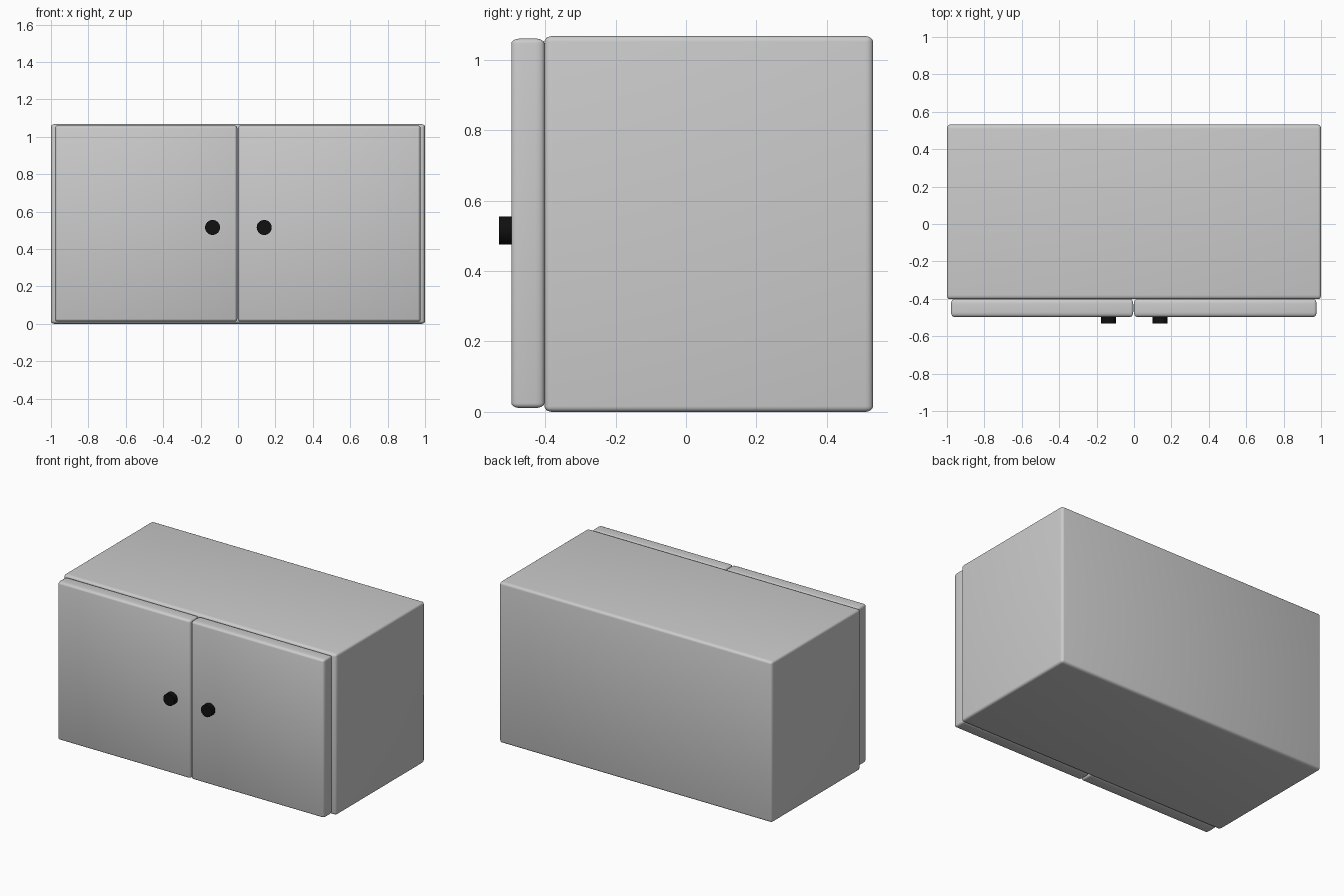
import bpy, bmesh, math
from mathutils import Matrix, Vector

if "Cube" in bpy.data.objects:
    bpy.data.objects.remove(bpy.data.objects["Cube"])


def rounded_box(name, lo, hi, radius, depth_stretch=1.0):
    """Box between two corners; edge rounding is stretched along y."""
    lo, hi = Vector(lo), Vector(hi)
    size, centre = hi - lo, (lo + hi) / 2
    bm = bmesh.new()
    bmesh.ops.create_cube(bm, size=1)
    bmesh.ops.scale(bm, vec=(size.x, size.y / depth_stretch, size.z), verts=bm.verts)
    bmesh.ops.bevel(bm, geom=bm.edges[:], offset=radius, segments=4,
                    profile=0.5, affect='EDGES')
    bmesh.ops.scale(bm, vec=(1, depth_stretch, 1), verts=bm.verts)
    return finish(bm, name, centre)


def finish(bm, name, location):
    bmesh.ops.recalc_face_normals(bm, faces=bm.faces)
    mesh = bpy.data.meshes.new(name)
    bm.to_mesh(mesh)
    bm.free()
    obj = bpy.data.objects.new(name, mesh)
    obj.location = location
    bpy.context.collection.objects.link(obj)
    bpy.context.view_layer.objects.active = obj
    bpy.ops.object.select_all(action='DESELECT')
    obj.select_set(True)
    bpy.ops.object.shade_smooth_by_angle(angle=math.radians(40))
    return obj


black = bpy.data.materials.new("black_knob")
black.diffuse_color = (0.005, 0.005, 0.005, 1)
black.use_nodes = True
black.node_tree.nodes["Principled BSDF"].inputs["Base Color"].default_value = black.diffuse_color

# Cabinet carcass
rounded_box("cabinet_body", (-1, -0.402, 0), (1, 0.531, 1.067), 0.016, 1.4)

# Pair of doors, each with a round knob near the middle
for side, x0, x1, knob_x in (("left", -0.978, -0.004, -0.136),
                             ("right", 0.0, 0.976, 0.14)):
    rounded_box(side + "_door", (x0, -0.496, 0.011), (x1, -0.402, 1.06), 0.014, 1.8)

    bm = bmesh.new()
    bmesh.ops.create_cone(bm, cap_ends=True, segments=32, radius1=0.04, radius2=0.04,
                          depth=0.06, matrix=Matrix.Rotation(math.pi / 2, 4, 'X'))
    knob = finish(bm, side + "_knob", (knob_x, -0.501, 0.515))
    knob.data.materials.append(black)
